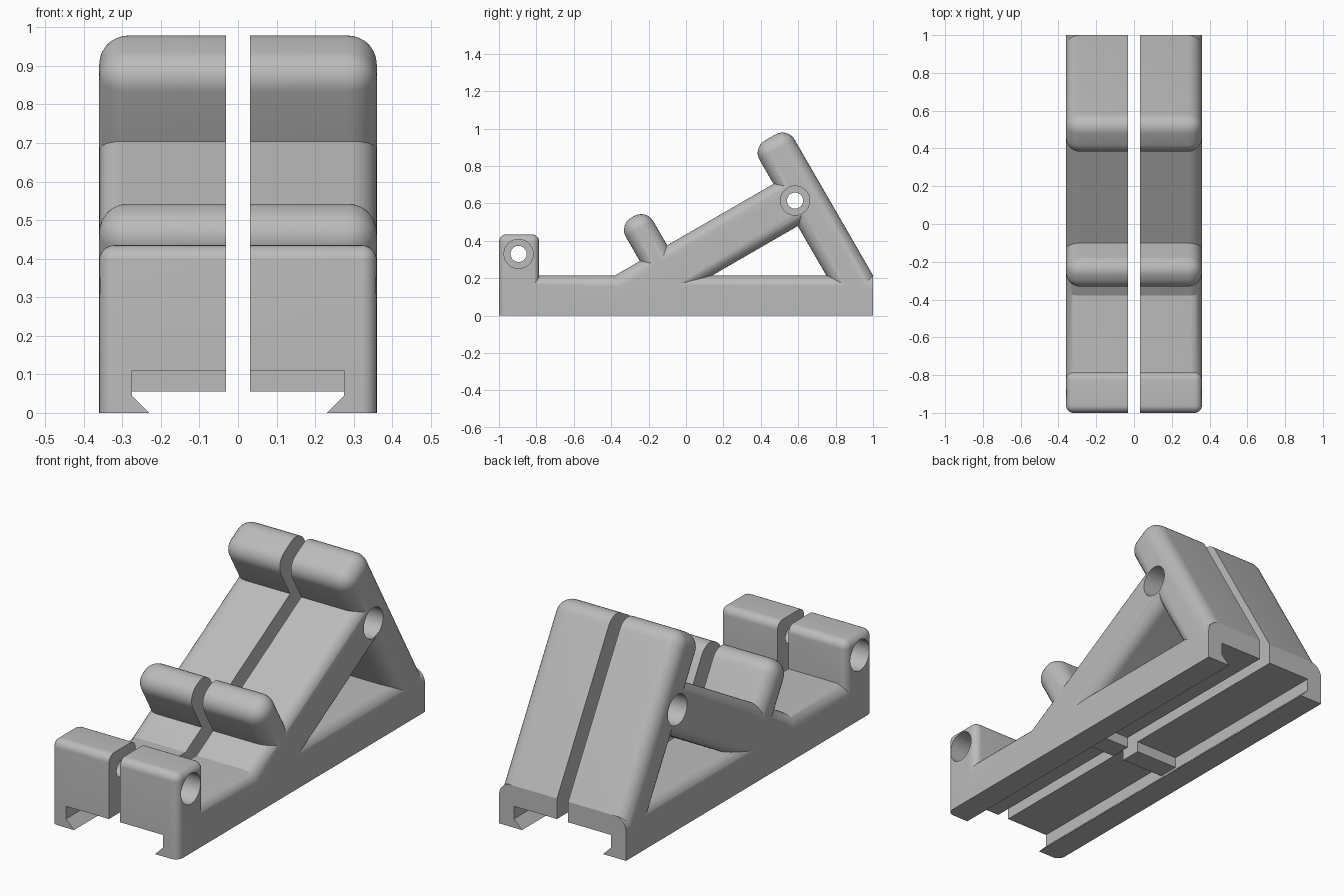
import bpy, bmesh
from math import radians
from mathutils import Matrix, Vector

old = bpy.data.objects.get("Cube")
if old:
    bpy.data.objects.remove(old, do_unlink=True)

grey = bpy.data.materials.new("plain_grey")
grey.use_nodes = True
colour = (0.5, 0.5, 0.5, 1)
grey.diffuse_color = colour
grey.node_tree.nodes["Principled BSDF"].inputs["Base Color"].default_value = colour

W = 0.36       # half width
GAP = 0.0315   # half width of the centre slit
TILT = 30      # slope of the ramp


def make(name, bm):
    bmesh.ops.recalc_face_normals(bm, faces=bm.faces)
    mesh = bpy.data.meshes.new(name)
    bm.to_mesh(mesh)
    bm.free()
    mesh.materials.append(grey)
    ob = bpy.data.objects.new(name, mesh)
    bpy.context.collection.objects.link(ob)
    return ob


def block(name, x, y, z, radius=0, tilt=0):
    """Box between (min, max) pairs, rounded, then tilted about the x axis."""
    bm = bmesh.new()
    bmesh.ops.create_cube(bm, size=1)
    for v in bm.verts:
        v.co = Vector([r[0] if c < 0 else r[1] for c, r in zip(v.co, (x, y, z))])
    if radius:
        bmesh.ops.bevel(bm, geom=bm.edges[:], offset=radius, segments=8,
                        profile=0.5, affect='EDGES')
    bm.transform(Matrix.Rotation(radians(tilt), 4, 'X'))
    return make(name, bm)


def rod(name, x, y, z, radius):
    bm = bmesh.new()
    bmesh.ops.create_cone(bm, cap_ends=True, segments=48, radius1=radius,
                          radius2=radius, depth=x[1] - x[0])
    bm.transform(Matrix.Translation(((x[0] + x[1]) / 2, y, z))
                 @ Matrix.Rotation(radians(90), 4, 'Y'))
    return make(name, bm)


def combine(ob, tool, operation):
    mod = ob.modifiers.new(operation.lower(), 'BOOLEAN')
    mod.operation, mod.solver, mod.object = operation, 'EXACT', tool
    bpy.context.view_layer.objects.active = ob
    bpy.ops.object.modifier_apply(modifier=mod.name)
    bpy.data.objects.remove(tool, do_unlink=True)


def rail_channel():
    """Undercut channel along the bottom."""
    profile = [(0.205, -0.025), (0.275, 0.045), (0.275, 0.11)]
    profile += [(-x, z) for x, z in reversed(profile)]
    bm = bmesh.new()
    face = bm.faces.new([bm.verts.new((x, -1.2, z)) for x, z in profile])
    new = bmesh.ops.extrude_face_region(bm, geom=[face])["geom"]
    bmesh.ops.translate(bm, vec=(0, 2.4, 0),
                        verts=[g for g in new if isinstance(g, bmesh.types.BMVert)])
    return make("channel_cutter", bm)


def build_half(name, side):
    full = (-W, W)
    body = block(name, full, (-0.9, 1.3), (-0.3, 0.215), 0.065)
    # Front lug, ramp, peg on the ramp, back leg
    combine(body, block("front_block", full, (-1, -0.785), (-0.2, 0.435), 0.04), 'UNION')
    combine(body, block("ramp", full, (-0.45, 0.93), (0.116, 0.376), 0.068, TILT), 'UNION')
    combine(body, block("peg", full, (-0.068, 0.101), (0.2, 0.6), 0.075, TILT), 'UNION')
    combine(body, block("back_leg", full, (0.757, 0.9735), (-0.8, 0.6), 0.075, TILT), 'UNION')

    # Rail channel with a cross key
    combine(body, rail_channel(), 'DIFFERENCE')
    combine(body, block("cross_key", (-0.29, 0.29), (-0.12, -0.01), (0.055, 0.14)), 'UNION')

    # Bolt holes with counterbores
    for y, z in ((-0.895, 0.33), (0.583, 0.615)):
        combine(body, rod("bolt_cutter", (-0.5, 0.5), y, z, 0.043), 'DIFFERENCE')
        bore = sorted((side * 0.16, side * 0.5))
        combine(body, rod("bore_cutter", bore, y, z, 0.078), 'DIFFERENCE')

    # Keep one side, trimmed flat at the floor and the back
    keep = sorted((side * GAP, side * 0.6))
    combine(body, block("trim", keep, (-1.2, 1), (0, 1.2)), 'INTERSECT')
    bpy.ops.object.select_all(action='DESELECT')
    body.select_set(True)
    bpy.context.view_layer.objects.active = body
    bpy.ops.object.shade_smooth_by_angle(angle=radians(25))


build_half("left_half", 1)
build_half("right_half", -1)
